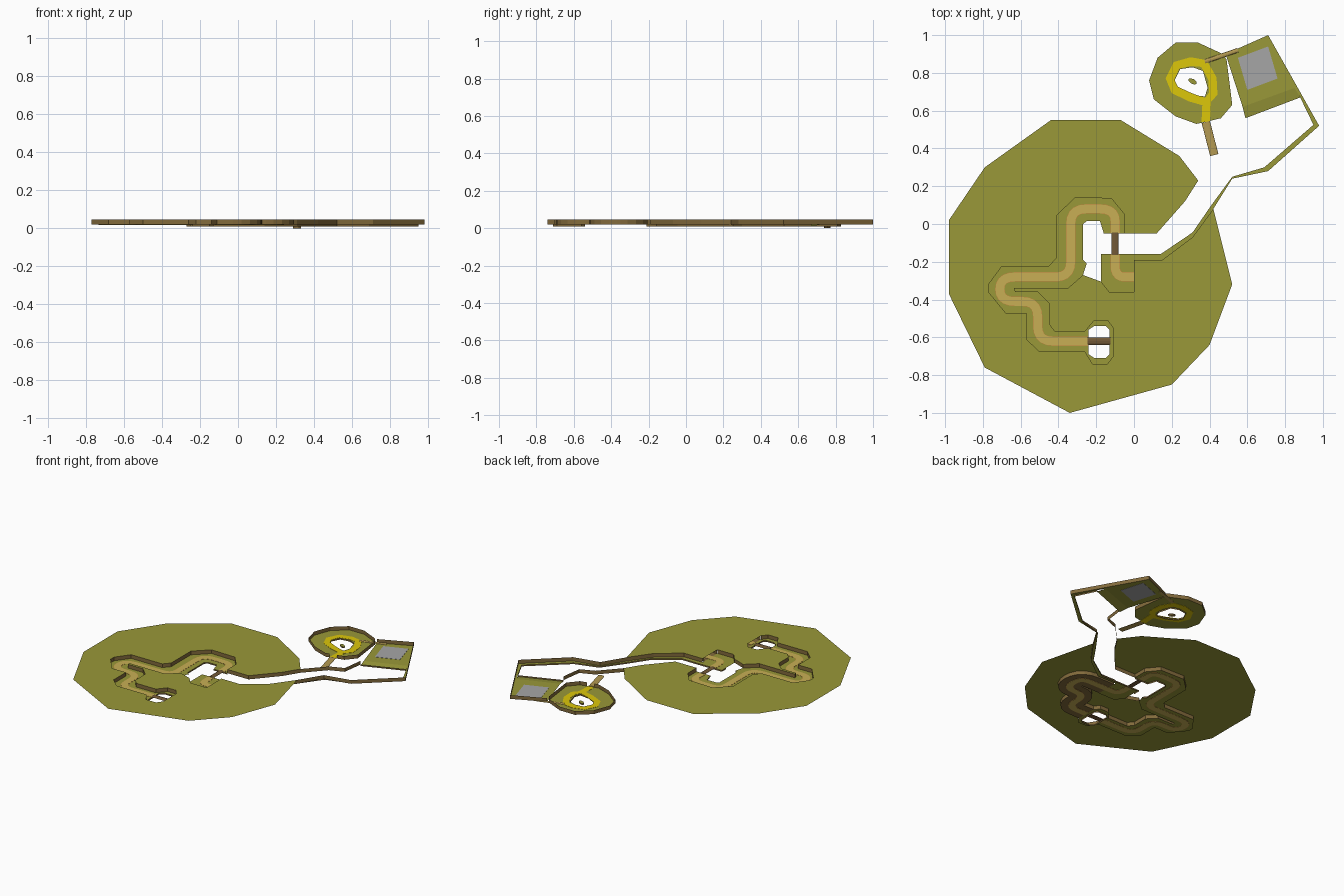
import bpy, math
from mathutils import Vector
from mathutils.geometry import tessellate_polygon

if "Cube" in bpy.data.objects:
    bpy.data.objects.remove(bpy.data.objects["Cube"])

# Plan points are in hundredths of a unit; heights in units.
TOP, FLOOR, WATER = 0.047, 0.02, 0.01


def material(name, rgb):
    m = bpy.data.materials.new(name)
    m.diffuse_color = (*rgb, 1)
    m.use_nodes = True
    m.node_tree.nodes["Principled BSDF"].inputs["Base Color"].default_value = m.diffuse_color
    return m


OLIVE = material("olive_grass", (0.32, 0.315, 0.04))
BROWN = material("earth_brown", (0.225, 0.145, 0.045))
TAN = material("path_tan", (0.58, 0.43, 0.09))
ORANGE = material("path_edge_orange", (0.55, 0.23, 0.05))
WOOD = material("dark_wood", (0.17, 0.10, 0.038))
PLANK = material("pale_wood", (0.46, 0.325, 0.085))
YELLOW = material("yellow_path", (0.72, 0.57, 0.003))
GREY = material("stone_grey", (0.38, 0.38, 0.38))


def make(name, verts, faces, mat):
    me = bpy.data.meshes.new(name)
    me.from_pydata(verts, [], faces)
    me.materials.append(mat)
    ob = bpy.data.objects.new(name, me)
    bpy.context.collection.objects.link(ob)
    return ob


def plate(ob, thickness):
    """Thin plate through the floor, so it shows from above and below."""
    mod = ob.modifiers.new("thickness", 'SOLIDIFY')
    mod.thickness = thickness
    mod.offset = 0


def sheet(name, loops, z, mat):
    """Flat upward-facing area; loops after the first are holes."""
    loops = [[Vector((x / 100, y / 100, z)) for x, y in l] for l in loops]
    v = [p for l in loops for p in l]
    faces = []
    for t in tessellate_polygon(loops):
        a, b, c = (v[i] for i in t)
        n = (b - a).cross(c - a).z
        if abs(n) > 1e-9:
            faces.append(tuple(t) if n > 0 else tuple(reversed(t)))
    return make(name, v, faces, mat)


def wall(name, pts, z0, z1, closed=False):
    """Upright earth face along a line."""
    n = len(pts)
    v = [(x / 100, y / 100, z) for z in (z0, z1) for x, y in pts]
    faces = [(i, (i + 1) % n, n + (i + 1) % n, n + i)
             for i in range(n if closed else n - 1)]
    return make(name, v, faces, BROWN)


def rounded(pts, r, steps=5):
    """Replace every inner corner by a short curve."""
    p = [Vector(q) for q in pts]
    out = [p[0]]
    for a, b, c in zip(p, p[1:], p[2:]):
        s = b + (a - b).normalized() * min(r, (a - b).length / 2 - 0.1)
        e = b + (c - b).normalized() * min(r, (c - b).length / 2 - 0.1)
        for k in range(steps + 1):
            t = k / steps
            out.append(s * (1 - t) ** 2 + b * 2 * t * (1 - t) + e * t * t)
    return out + [p[-1]]


def ribbon(name, pts, width, thickness, mat, closed=False):
    """Flat strip of constant width set into the floor; returns both sides."""
    p = [Vector(q) for q in pts]
    n = len(p)
    pairs = []
    for i in range(n):
        a = p[i - 1] if i or closed else p[i]
        b = p[(i + 1) % n] if i < n - 1 or closed else p[i]
        d = (b - a).normalized()
        side = Vector((-d.y, d.x)) * width / 2
        pairs += [p[i] + side, p[i] - side]
    m = 2 * n
    faces = [(2 * i, 2 * i + 1, (2 * i + 3) % m, (2 * i + 2) % m)
             for i in range(n if closed else n - 1)]
    ob = make(name, [(q.x / 100, q.y / 100, FLOOR) for q in pairs], faces, mat)
    if thickness:
        plate(ob, thickness)
    return pairs[::2], pairs[1::2]


def bridge(name, a, b, width, mat):
    """Log bridge with a low arched cross-section."""
    a, b = Vector(a), Vector(b)
    d = (b - a).normalized()
    side = Vector((-d.y, d.x))
    v = []
    for end in (a, b):
        for k in range(7):
            t = math.pi * k / 6
            q = end + side * math.cos(t) * width / 2
            v.append((q.x / 100, q.y / 100, 0.019 + 0.007 * math.sin(t)))
    faces = [(i, 7 + i, 7 + (i + 1) % 7, (i + 1) % 7) for i in range(7)]
    faces += [tuple(range(7)), tuple(range(13, 6, -1))]
    return make(name, v, faces, mat)


# Shared outlines
trench = [(-5, -5), (-5, 5), (-12, 13.5), (-31, 14), (-41, 4.5), (-41, -18),
          (-45, -22.5), (-70, -22.5), (-77, -32), (-77, -36), (-68, -47),
          (-57, -47), (-57, -61), (-50, -67.5), (-26, -67.5), (-22, -74),
          (-14, -74), (-11, -70), (-11, -55), (-14, -51), (-21, -51),
          (-26, -57), (-42, -57), (-45, -53), (-45, -42), (-51, -36),
          (-63, -36), (-63.5, -34), (-35, -34), (-27, -27)]
west_bank = [(-25, -21), (-27, -19), (-27, 0), (-25, 1.5), (-18, 1.5), (-16, -5)]
east_wall = [(-17.5, -30.5), (-13, -36), (0, -36), (0, -19), (15, -19),
             (31, -7), (42, 8)]
far_wall = [(52, 24), (71, 28), (98, 52), (71, 100), (48.5, 90)]
east_bank = [(88, 67), (95, 52.5), (69, 30), (52, 25), (41, 10), (31, -4.5),
             (14, -16), (-17.5, -16)]
river_mouth = [(34, 23), (27, 12), (12, -5)]
rim = [(52, -32), (40, -64), (20, -85), (-34, -100), (-79, -76), (-98, -37),
       (-98, 2), (-79, 30), (-44, 55), (-7, 55), (24, 36)]
small_pond = [(-24, -56), (-21, -54), (-15, -54), (-13, -56), (-13, -69),
              (-15, -71), (-21, -71), (-24, -69)]

# Upper plateau, cut by the trench and the river
sheet("plateau", [river_mouth + trench + east_wall + rim], TOP, OLIVE)

# Trench, river bank and square floors
sheet("trench_floor", [trench + west_bank, small_pond], FLOOR, OLIVE)
sheet("river_bank_floor",
      [east_wall + far_wall + [(57.5, 62), (85, 72)] + east_bank], FLOOR, OLIVE)
make("square_slope", [(0.575, 0.62, FLOOR), (0.59, 0.56, WATER),
                      (0.88, 0.67, WATER), (0.85, 0.72, FLOOR)],
     [(0, 1, 2, 3)], OLIVE)

# Earth walls, open at both tunnel mouths, and water-side banks
wall("trench_wall_west", trench[:18], FLOOR, TOP)
wall("trench_wall_middle", trench[18:] + east_wall[:3], FLOOR, TOP)
wall("river_wall", east_wall[3:] + far_wall, FLOOR, TOP)
wall("river_mouth_wall", river_mouth + [(-5, -5)], FLOOR, TOP)
wall("far_river_wall", [(34, 23), (47, 37), (57, 41), (59, 56)], FLOOR, TOP)
wall("west_bank_edge", west_bank + [(-5, -5)], WATER, FLOOR)
wall("east_bank_edge", [(59, 56)] + east_bank + [(-17.5, -21)], WATER, FLOOR)
wall("small_pond_edge", small_pond, WATER, FLOOR, True)

# Tunnel under the plateau, joining the two ends of the path
tunnel = [(0, -28), (22, -28), (22, -44), (5, -44), (5, -62), (-11, -62)]
sides = ribbon("tunnel_floor", rounded(tunnel, 8), 15, 0, BROWN)
for label, line in zip(("left", "right"), sides):
    wall("tunnel_wall_" + label, line, FLOOR, TOP)

# Winding path with worn edges, and its two bridges
west_path = rounded([(-10, -5), (-10, 8), (-33.5, 8), (-33.5, -28), (-71, -28),
                     (-71, -41), (-51, -41), (-51, -62), (-24, -62)], 8)
east_path = rounded([(-10, -16), (-10, -28)] + tunnel, 8)
for label, line in (("west", west_path), ("east", east_path)):
    ribbon(label + "_path_edge", line, 5.0, 0.0015, ORANGE)
    ribbon(label + "_path", line, 4.6, 0.003, TAN)
bridge("river_bridge", (-10, -4.5), (-10, -16.5), 3.6, WOOD)
bridge("pond_bridge", (-24.5, -62), (-12.5, -62), 4, WOOD)

# Stone square
plate(sheet("stone_square", [[(55, 88), (71, 94), (76, 77), (60, 71)]],
            FLOOR, GREY), 0.003)

# Round garden: floor, wall with a gap for the bridge, pond, islet
garden = [(41, 54.8), (46, 56), (52, 63), (49, 87), (47, 90), (34, 96), (22, 96),
          (12.5, 88), (8, 76), (10.5, 66), (22, 57), (33, 53), (36, 53.6)]
pond = [(21.5, 76), (24.5, 82), (31, 83), (36.5, 81), (39, 72), (37.5, 67.5),
        (30, 68.5), (23.5, 72)]
sheet("garden_floor", [garden, pond], FLOOR, OLIVE)
wall("garden_wall", garden, FLOOR, TOP)
wall("garden_pond_edge", pond, WATER, FLOOR, True)
islet = []
for k in range(8):
    a = math.tau * k / 8
    u, w = 2.5 * math.cos(a), 1.3 * math.sin(a)
    islet.append((31 + 0.87 * u + 0.5 * w, 75.5 - 0.5 * u + 0.87 * w))
sheet("islet", [islet], WATER, OLIVE)
wall("islet_edge", islet, 0, WATER, True)

# Yellow loop path and its bridges
loop = [(19, 77), (22.5, 84), (30, 86), (37, 85), (41.5, 77), (42, 69),
        (38, 64.5), (30, 67), (21.5, 71)]
ribbon("yellow_loop", loop, 4.6, 0.003, YELLOW, True)
ribbon("yellow_spur", [(38.5, 65), (38, 54)], 4.5, 0.0024, YELLOW)
bridge("garden_south_bridge", (38, 54), (42.5, 36.5), 4.5, PLANK)
bridge("garden_east_bridge", (37.5, 86), (55, 92), 2.4, PLANK)
